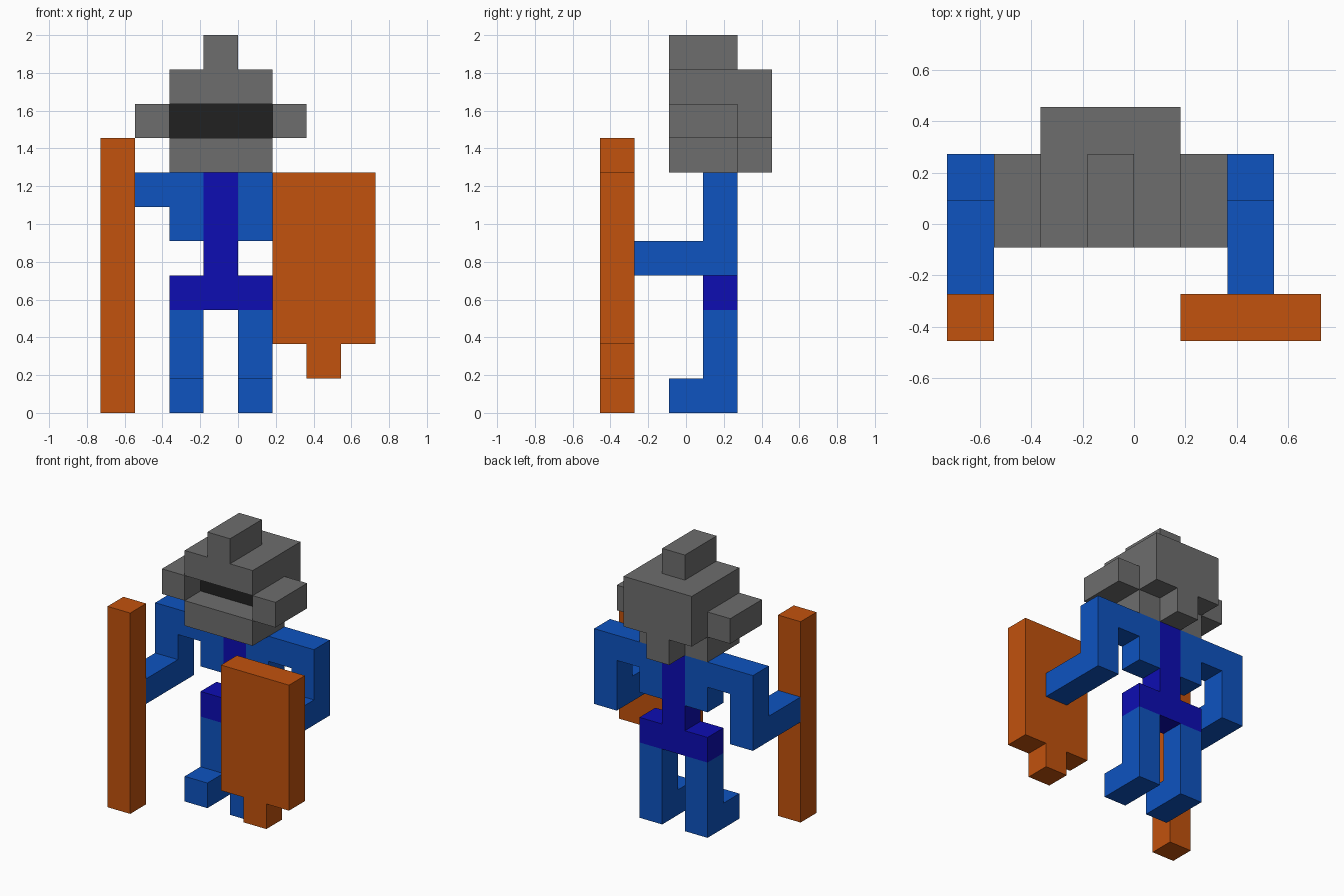
import bpy
import bmesh
import math
from mathutils import Vector

cube = bpy.data.objects.get("Cube")
if cube:
    bpy.data.objects.remove(cube, do_unlink=True)

U = 2 / 11                       # edge length of one block
ORIGIN = Vector((4, 2.5, 0))     # block coordinates of the model's centre


def make_material(name, rgb):
    mat = bpy.data.materials.new(name)
    mat.use_nodes = True
    mat.diffuse_color = (*rgb, 1)
    mat.node_tree.nodes["Principled BSDF"].inputs["Base Color"].default_value = (*rgb, 1)
    return mat


ORANGE = make_material("orange wood", (0.54, 0.084, 0.004))
BLUE = make_material("bright blue", (0.0044, 0.087, 0.53))
NAVY = make_material("deep blue", (0.004, 0.004, 0.45))
GREY = make_material("grey metal", (0.155, 0.155, 0.155))
BLACK = make_material("black visor", (0.0153, 0.0153, 0.0153))


def block_part(name, mat, boxes):
    """One clean outer shell around boxes given as (x0, x1, y0, y1, z0, z1) in blocks."""
    cells = {(x, y, z)
             for x0, x1, y0, y1, z0, z1 in boxes
             for x in range(x0, x1) for y in range(y0, y1) for z in range(z0, z1)}
    bm = bmesh.new()
    for cell in cells:
        centre = Vector(cell) + Vector((0.5, 0.5, 0.5))
        for axis in range(3):
            for sign in (-1, 1):
                near = list(cell)
                near[axis] += sign
                if tuple(near) in cells:
                    continue
                n, a, b = Vector(), Vector(), Vector()
                n[axis] = sign * 0.5
                a[(axis + 1) % 3] = 0.5
                b[(axis + 2) % 3] = 0.5 * sign
                corners = (n - a - b, n + a - b, n + a + b, n - a + b)
                bm.faces.new([bm.verts.new((centre + c - ORIGIN) * U) for c in corners])
    bmesh.ops.remove_doubles(bm, verts=bm.verts, dist=1e-4)
    bmesh.ops.dissolve_limit(bm, angle_limit=math.radians(1),
                             verts=bm.verts, edges=bm.edges)
    mesh = bpy.data.meshes.new(name)
    bm.to_mesh(mesh)
    bm.free()
    mesh.materials.append(mat)
    obj = bpy.data.objects.new(name, mesh)
    bpy.context.collection.objects.link(obj)
    return obj


def paired(name, mat, boxes):
    """Right part as given, left part mirrored across the spine."""
    block_part("right_" + name, mat, boxes)
    block_part("left_" + name, mat, [(7 - x1, 7 - x0, *rest) for x0, x1, *rest in boxes])


# Body
block_part("spine_and_hips", NAVY, [(2, 5, 3, 4, 3, 4), (3, 4, 3, 4, 4, 7)])
paired("leg", BLUE, [(2, 3, 3, 4, 0, 3), (2, 3, 2, 3, 0, 1)])
paired("chest_and_arm", BLUE, [
    (2, 3, 3, 4, 5, 7),   # chest side
    (1, 2, 3, 4, 6, 7),   # shoulder
    (0, 1, 3, 4, 4, 7),   # upper arm
    (0, 1, 1, 4, 4, 5),   # forearm
])

# Helmet with an open eye slot
block_part("helmet", GREY, [
    (2, 5, 2, 4, 7, 8),    # jaw
    (3, 4, 4, 5, 7, 8),    # neck guard
    (2, 5, 4, 5, 8, 9),    # back of the eye level
    (2, 5, 2, 5, 9, 10),   # brow and dome
    (3, 4, 2, 4, 10, 11),  # crest
])
paired("helmet_ear", GREY, [(1, 2, 2, 4, 8, 9)])
block_part("visor", BLACK, [(2, 5, 3, 4, 8, 9)])

# Held items
block_part("staff", ORANGE, [(0, 1, 0, 1, 0, 8)])
block_part("shield", ORANGE, [(5, 8, 0, 1, 2, 7), (6, 7, 0, 1, 1, 2)])
